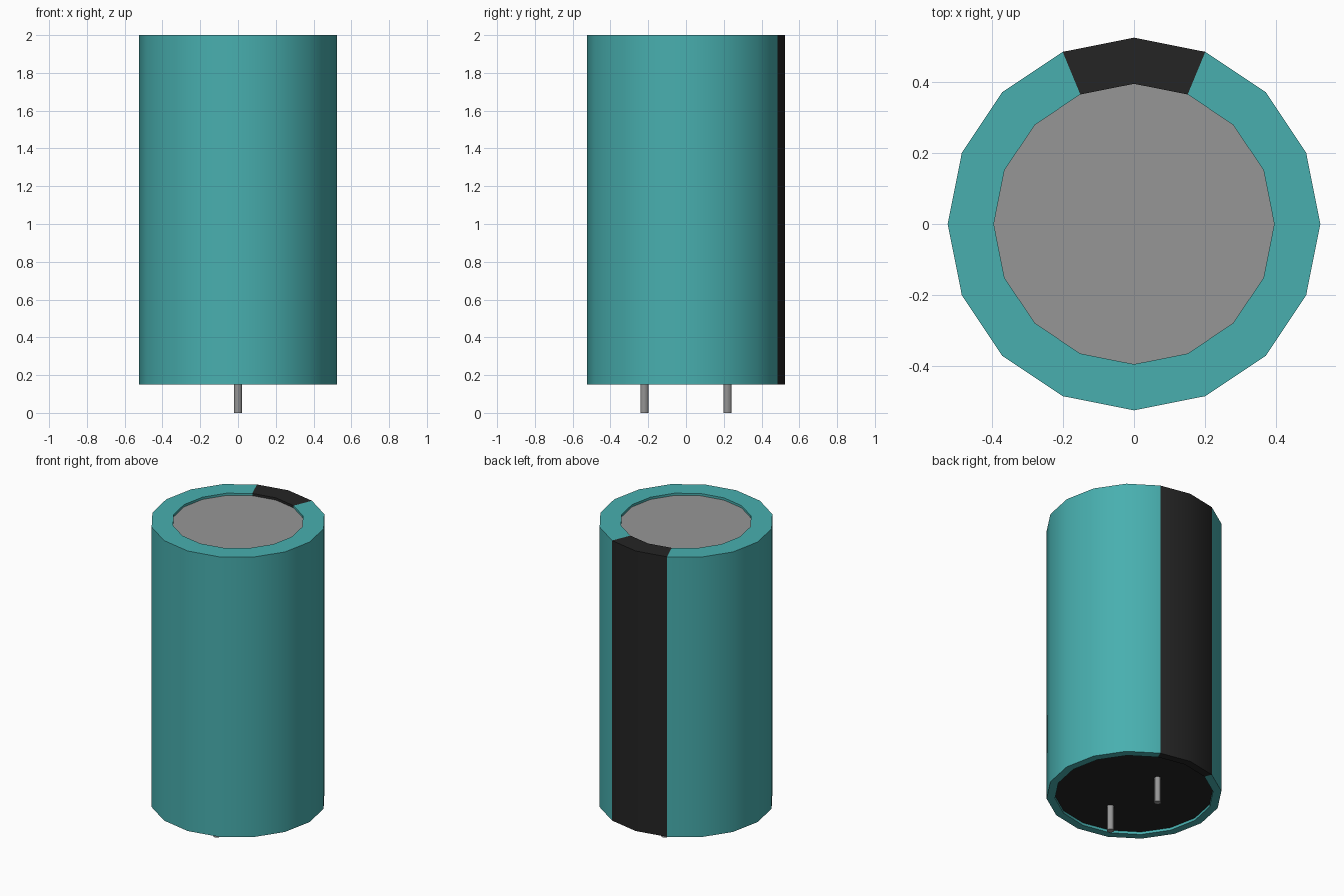
import bpy, bmesh, math

SIDES = 16
cube = bpy.data.objects.get("Cube")
if cube:
    bpy.data.objects.remove(cube, do_unlink=True)


def material(name, r, g, b):
    m = bpy.data.materials.new(name)
    m.use_nodes = True
    m.diffuse_color = (r, g, b, 1)
    m.node_tree.nodes["Principled BSDF"].inputs["Base Color"].default_value = (r, g, b, 1)
    return m


teal = material("teal", 0.065, 0.43, 0.43)
black = material("black", 0.018, 0.018, 0.018)
grey = material("grey", 0.305, 0.305, 0.305)


def finish(name, bm, mats, loc=(0, 0, 0)):
    mesh = bpy.data.meshes.new(name)
    bm.to_mesh(mesh)
    bm.free()
    for m in mats:
        mesh.materials.append(m)
    ob = bpy.data.objects.new(name, mesh)
    ob.location = loc
    bpy.context.collection.objects.link(ob)
    bpy.ops.object.select_all(action='DESELECT')
    ob.select_set(True)
    bpy.context.view_layer.objects.active = ob
    bpy.ops.object.shade_smooth_by_angle(angle=math.radians(30))
    return ob


def ring(bm, radius, z, sides):
    return [bm.verts.new((radius * math.cos(2 * math.pi * i / sides),
                          radius * math.sin(2 * math.pi * i / sides), z))
            for i in range(sides)]


# Sleeve: wall with a rolled rim at each end, and a stripe two facets wide at the back
profile = [(0.475, 0.167), (0.475, 0.15), (0.525, 0.15),
           (0.525, 2.0), (0.395, 2.0), (0.395, 1.985)]
bm = bmesh.new()
rings = [ring(bm, r, z, SIDES) for r, z in profile]
for low, high in zip(rings, rings[1:]):
    for i in range(SIDES):
        j = (i + 1) % SIDES
        face = bm.faces.new((low[i], low[j], high[j], high[i]))
        face.material_index = 1 if i in (3, 4) else 0
finish("sleeve", bm, [teal, black])

# Recessed end discs
for name, radius, z, mat, up in (("top_disc", 0.395, 1.985, grey, True),
                                 ("bottom_seal", 0.475, 0.167, black, False)):
    bm = bmesh.new()
    verts = ring(bm, radius, z, SIDES)
    bm.faces.new(verts if up else verts[::-1])
    finish(name, bm, [mat])

# Two wire leads under the base
for name, y in (("front_lead", -0.22), ("back_lead", 0.22)):
    bm = bmesh.new()
    bmesh.ops.create_cone(bm, cap_ends=True, segments=12, radius1=0.022,
                          radius2=0.022, depth=0.17)
    finish(name, bm, [grey], (0, y, 0.085))
